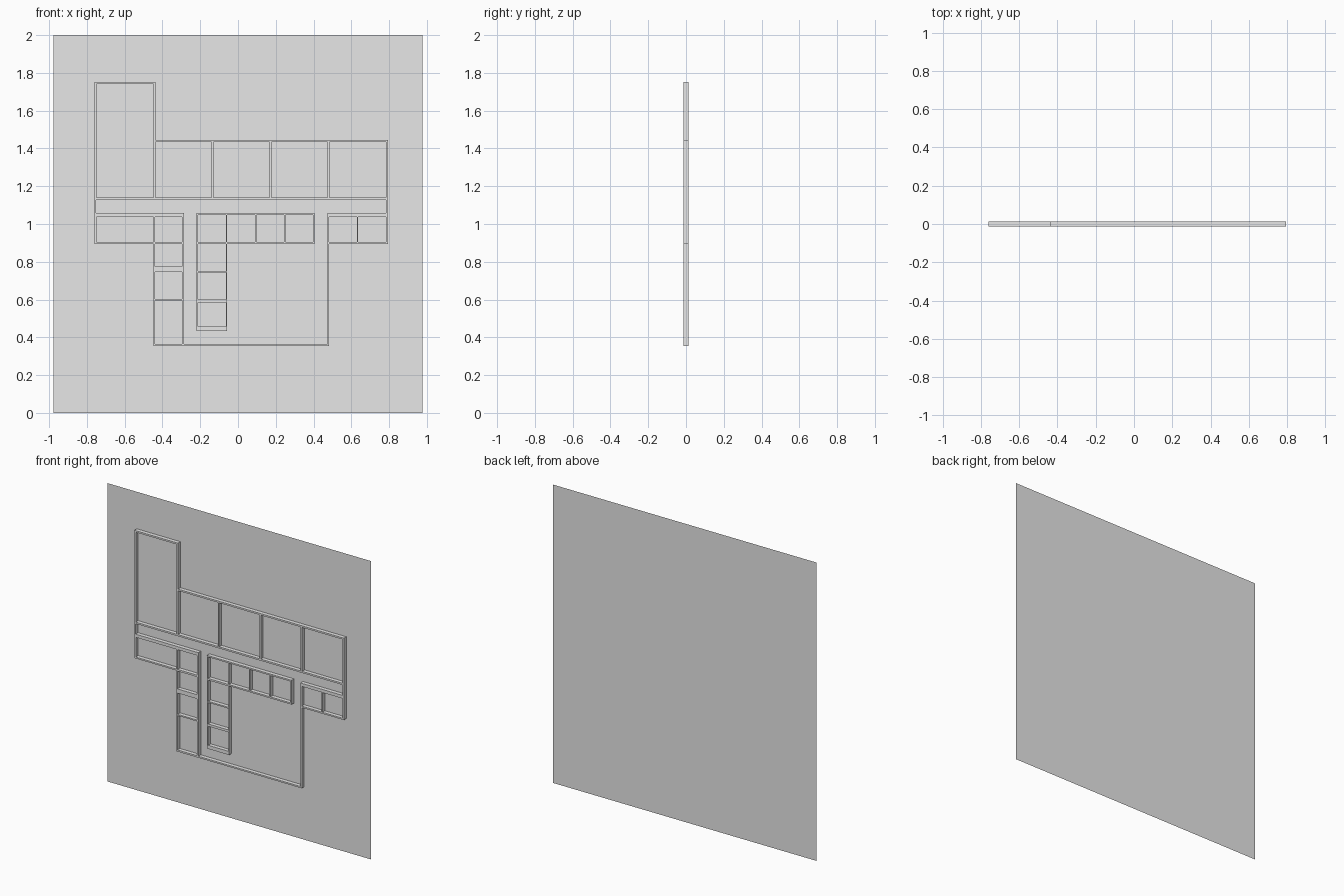
import bpy
import bmesh

cube = bpy.data.objects.get("Cube")
if cube:
    bpy.data.objects.remove(cube)

FRONT, BACK = -0.013, 0.013

grey = bpy.data.materials.new("light grey")
grey.use_nodes = True
colour = (0.8, 0.8, 0.8, 1)
grey.diffuse_color = colour
grey.node_tree.nodes["Principled BSDF"].inputs["Base Color"].default_value = colour


def finish(name, bm):
    mesh = bpy.data.meshes.new(name)
    bm.to_mesh(mesh)
    bm.free()
    mesh.materials.append(grey)
    bpy.context.collection.objects.link(bpy.data.objects.new(name, mesh))


def panel(bm, x0, x1, z0, z1, y):
    corners = [(x0, z0), (x1, z0), (x1, z1), (x0, z1)]
    return bm.faces.new([bm.verts.new((x, y, z)) for x, z in corners])


def inside(x, z, rects):
    return any(a < x < b and c < z < d for a, b, c, d in rects)


def walls(name, blocks, rooms):
    """Fill the blocks except for the rooms, then extrude back to the board."""
    rects = blocks + rooms
    xs = sorted({x for r in rects for x in r[:2]})
    zs = sorted({z for r in rects for z in r[2:]})
    bm = bmesh.new()
    for x0, x1 in zip(xs, xs[1:]):
        for z0, z1 in zip(zs, zs[1:]):
            cx, cz = (x0 + x1) / 2, (z0 + z1) / 2
            if inside(cx, cz, blocks) and not inside(cx, cz, rooms):
                panel(bm, x0, x1, z0, z1, FRONT)
    bmesh.ops.remove_doubles(bm, verts=bm.verts[:], dist=0.0001)
    rim = [e for e in bm.edges if e.is_boundary]
    new = bmesh.ops.extrude_edge_only(bm, edges=rim)["geom"]
    for v in new:
        if isinstance(v, bmesh.types.BMVert):
            v.co.y = BACK
    bmesh.ops.recalc_face_normals(bm, faces=bm.faces[:])
    finish(name, bm)


def row(spans, z0, z1):
    return [(a, b, z0, z1) for a, b in spans]


def column(x0, x1, spans):
    return [(x0, x1, a, b) for a, b in spans]


# Backing board
bm = bmesh.new()
panel(bm, -0.978, 0.978, 0, 2, BACK)
finish("base_board", bm)

# Large hall and the row of four big rooms
walls("north_wing_walls",
      [(-0.76, -0.436, 1.128, 1.752), (-0.436, 0.794, 1.128, 1.444)],
      [(-0.749, -0.447, 1.139, 1.741)]
      + row([(-0.436, -0.141), (-0.13, 0.167), (0.178, 0.473), (0.484, 0.783)], 1.139, 1.433))

# End walls of the corridor
walls("corridor_end_walls",
      row([(-0.76, -0.751), (0.783, 0.794)], 1.058, 1.128), [])

# Left wing: two rooms beside the corridor, smaller rooms below
walls("left_wing_walls",
      [(-0.76, -0.285, 0.895, 1.058), (-0.447, -0.285, 0.354, 0.895)],
      row([(-0.749, -0.447), (-0.439, -0.296)], 0.905, 1.037)
      + column(-0.439, -0.296, [(0.774, 0.893), (0.604, 0.746), (0.365, 0.595)]))

# Middle wing: L shape of small rooms
walls("middle_wing_walls",
      [(-0.221, 0.406, 0.895, 1.058), (-0.221, -0.057, 0.433, 0.895)],
      row([(-0.212, -0.063), (-0.058, 0.09), (0.098, 0.243), (0.251, 0.398)], 0.905, 1.048)
      + column(-0.212, -0.063, [(0.752, 0.893), (0.6, 0.743), (0.457, 0.584)]))

# Right wing and the courtyard walls
walls("right_wing_walls",
      [(0.473, 0.794, 0.895, 1.058), (0.473, 0.482, 0.354, 0.895),
       (-0.285, 0.473, 0.354, 0.364)],
      row([(0.482, 0.63), (0.636, 0.783)], 0.905, 1.037))
